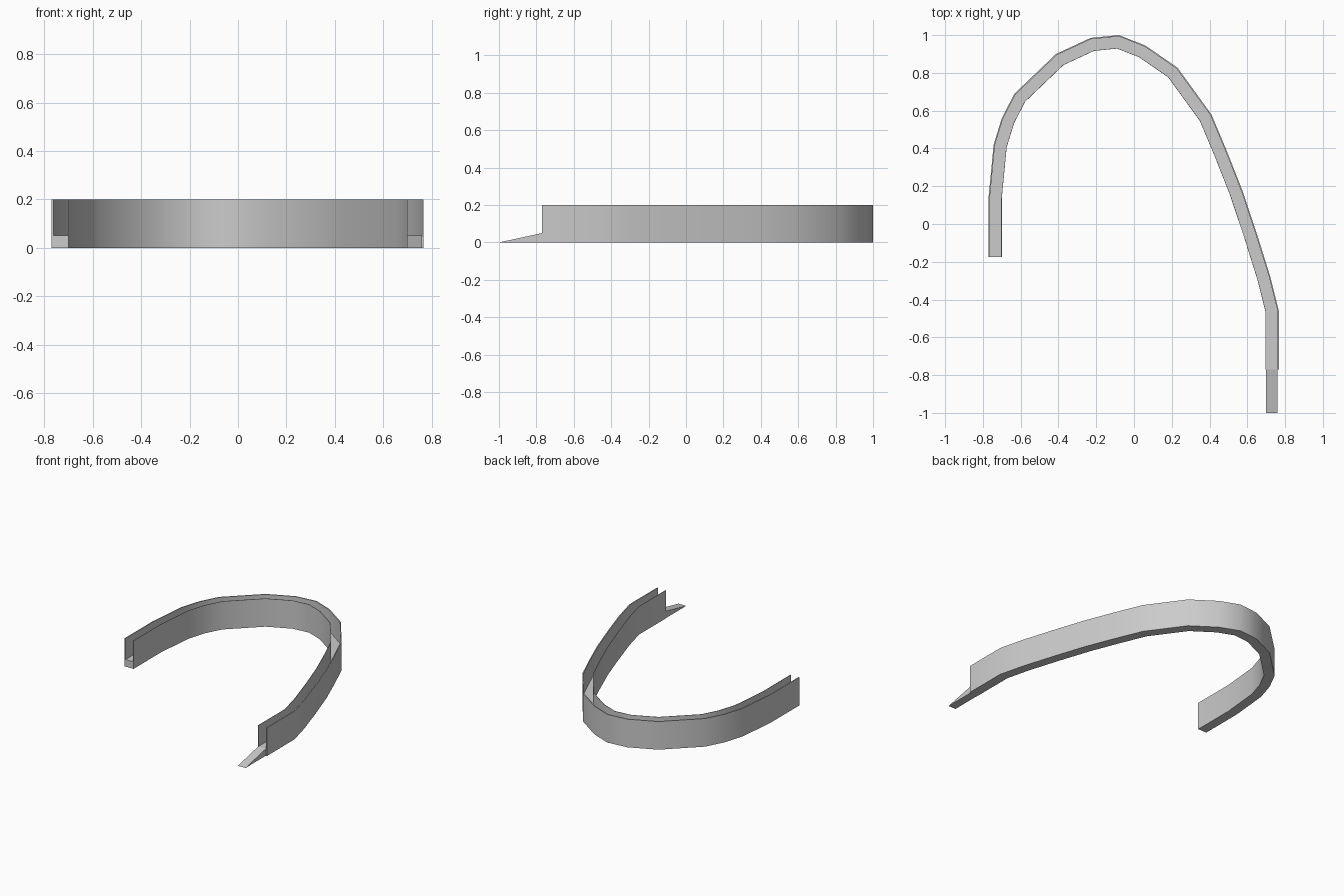
import bpy, bmesh, math
from mathutils import Vector

if "Cube" in bpy.data.objects:
    bpy.data.objects.remove(bpy.data.objects["Cube"])

# Outer edge of the curved track, seen from above
PATH = [Vector(p) for p in [
    (-.77, -.175), (-.77, .14), (-.743, .42), (-.70, .56), (-.633, .69),
    (-.413, .90), (-.23, .985), (-.08, 1.0), (.06, .945), (.23, .828),
    (.41, .58), (.49, .39), (.573, .18), (.65, -.05), (.722, -.28),
    (.767, -.46), (.767, -.77)]]
W, H, FLOOR = .07, .2, .05
OUT_T, IN_T = .007, .003

# U-shaped section: (distance inward from outer edge, height)
SECTION = [(0, 0), (0, H), (OUT_T, H), (OUT_T, FLOOR),
           (W - IN_T, FLOOR), (W - IN_T, H), (W, H), (W, 0)]


def make_object(name, bm):
    bmesh.ops.recalc_face_normals(bm, faces=bm.faces)
    mesh = bpy.data.meshes.new(name)
    bm.to_mesh(mesh)
    bm.free()
    ob = bpy.data.objects.new(name, mesh)
    bpy.context.collection.objects.link(ob)
    return ob


def loft(name, rings):
    """Skin a list of equal closed rings and cap both ends."""
    bm = bmesh.new()
    rings = [[bm.verts.new(p) for p in ring] for ring in rings]
    n = len(rings[0])
    for a, b in zip(rings, rings[1:]):
        for i in range(n):
            j = (i + 1) % n
            bm.faces.new((a[i], a[j], b[j], b[i]))
    bm.faces.new(rings[0])
    bm.faces.new(rings[-1])
    return make_object(name, bm)


def inward(i):
    """Mitred inward direction at a path point."""
    normals = []
    for a, b in ((i - 1, i), (i, i + 1)):
        if a >= 0 and b < len(PATH):
            d = (PATH[b] - PATH[a]).normalized()
            normals.append(Vector((d.y, -d.x)))
    m = sum(normals, Vector((0, 0))).normalized()
    return m / m.dot(normals[0])


# Curved channel with floor and two thin walls
rings = []
for i, p in enumerate(PATH):
    m = inward(i)
    rings.append([(p.x + m.x * d, p.y + m.y * d, z) for d, z in SECTION])
track = loft("curved_channel", rings)
bpy.ops.object.select_all(action='DESELECT')
track.select_set(True)
bpy.context.view_layer.objects.active = track
bpy.ops.object.shade_smooth_by_angle(angle=math.radians(30))

# Wedge ramp leading down from the long end of the channel
side = [(-.77, 0), (-.77, FLOOR), (-1.0, 0)]
loft("entry_ramp", [[(x, y, z) for y, z in side] for x in (.699, .759)])
